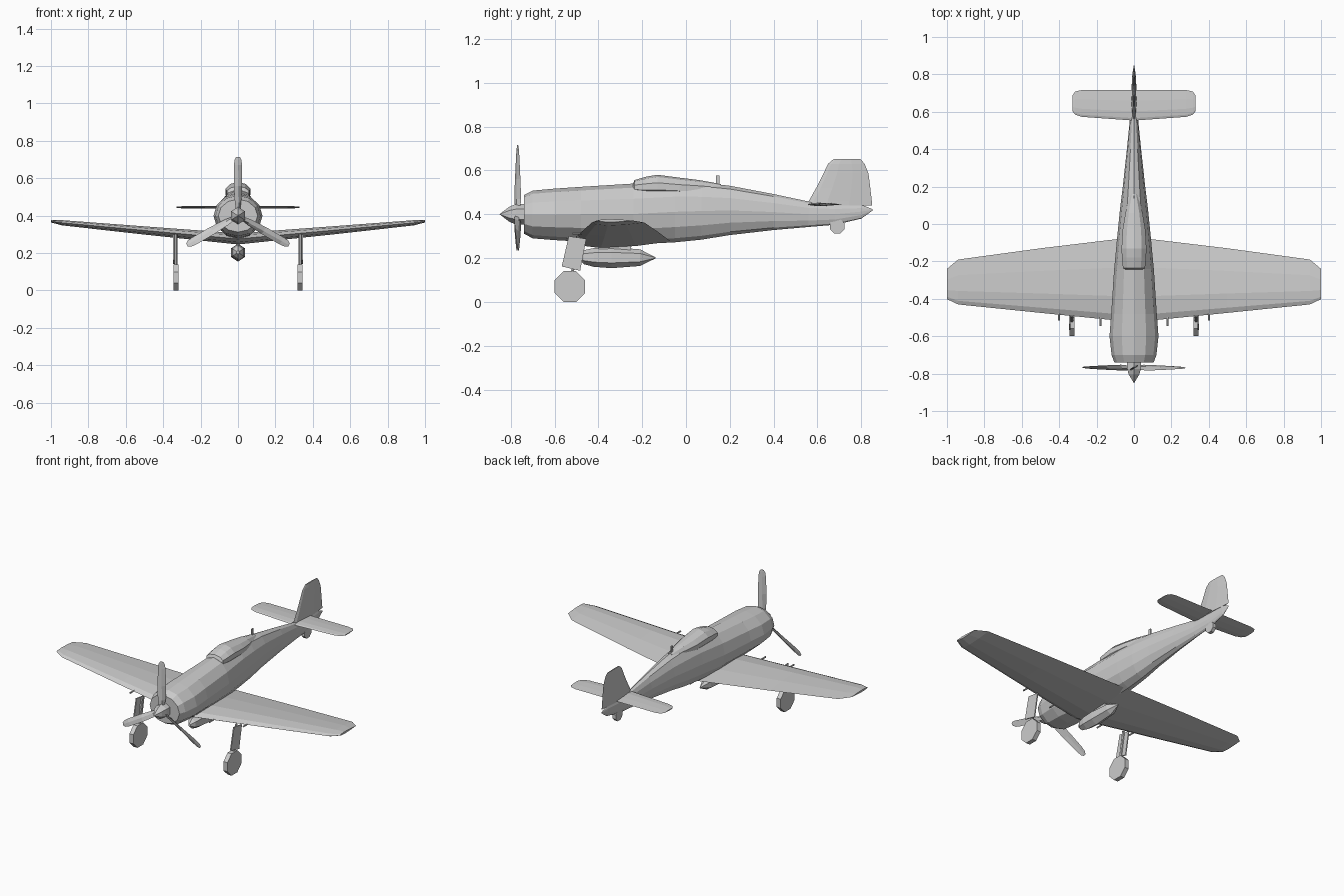
import bpy, bmesh
from math import sin, cos, pi, radians
from mathutils import Matrix, Vector

if "Cube" in bpy.data.objects:
    bpy.data.objects.remove(bpy.data.objects["Cube"])


def loft(name, rings):
    """Skin a list of equal-length rings and cap both ends."""
    bm = bmesh.new()
    vs = [[bm.verts.new(p) for p in r] for r in rings]
    n = len(vs[0])
    for a, b in zip(vs, vs[1:]):
        for i in range(n):
            j = (i + 1) % n
            bm.faces.new((a[i], a[j], b[j], b[i]))
    bm.faces.new(vs[0])
    bm.faces.new(vs[-1])
    bmesh.ops.remove_doubles(bm, verts=bm.verts, dist=0.0003)
    bmesh.ops.recalc_face_normals(bm, faces=bm.faces)
    me = bpy.data.meshes.new(name)
    bm.to_mesh(me)
    bm.free()
    ob = bpy.data.objects.new(name, me)
    bpy.context.collection.objects.link(ob)
    return ob


def body(name, stations, n):
    """Stations: (y, half width, bottom z, top z), vertex at the top."""
    rings = []
    for y, w, lo, hi in stations:
        c, h = (lo + hi) / 2, (hi - lo) / 2
        rings.append([(w * sin(2 * pi * i / n), y, c + h * cos(2 * pi * i / n))
                      for i in range(n)])
    return loft(name, rings)


FOIL = [(0, 0), (.08, .6), (.3, 1), (.65, .7), (1, 0), (.65, -.7), (.3, -1), (.08, -.6)]


def surface(name, stations, vertical=False):
    """Stations: (span position, leading y, trailing y, mid offset, half thickness)."""
    rings = []
    for s, y0, y1, m, t in stations:
        ring = [(y0 + (y1 - y0) * u, m + t * v) for u, v in FOIL]
        rings.append([(d, y, s) if vertical else (s, y, d) for y, d in ring])
    return loft(name, rings)


def both_sides(half):
    return [(-s[0],) + s[1:] for s in reversed(half) if s[0] > 0] + half


def prism(name, pts, x0, x1):
    return loft(name, [[(x, y, z) for y, z in pts] for x in (x0, x1)])


def octagon(y, z, r):
    return [(y + r * cos(pi / 8 + i * pi / 4), z + r * sin(pi / 8 + i * pi / 4))
            for i in range(8)]


def rod(name, a, b, r, n=6):
    a, b = Vector(a), Vector(b)
    q = (b - a).to_track_quat('Z', 'Y')
    return loft(name, [[p + q @ Vector((r * cos(2 * pi * i / n), r * sin(2 * pi * i / n), 0))
                        for i in range(n)] for p in (a, b)])


# Fuselage with engine cowl
body("fuselage", [
    (-.74, .105, .312, .488), (-.70, .12, .29, .508), (-.60, .131, .282, .517),
    (-.48, .122, .275, .525), (-.24, .106, .262, .54), (-.05, .088, .272, .55),
    (.07, .076, .284, .545), (.20, .06, .305, .53), (.40, .038, .328, .492),
    (.56, .022, .342, .458), (.68, .016, .352, .448), (.80, .009, .38, .444),
    (.85, .001, .416, .424)], 12)

# Canopy and its rear fairing
body("canopy", [
    (-.242, .05, .495, .54), (-.235, .062, .49, .556), (-.18, .068, .477, .572),
    (-.13, .07, .475, .58), (-.03, .064, .475, .567), (.06, .048, .48, .556),
    (.16, .02, .49, .538)], 10)

# Wing with dihedral
surface("wing", both_sides([
    (0, -.525, -.07, .276, .03), (.5, -.475, -.13, .321, .022),
    (.94, -.43, -.19, .362, .014), (1, -.402, -.24, .371, .007)]))

# Tail surfaces
surface("tailplane", both_sides([
    (0, .553, .716, .445, .008), (.28, .573, .716, .445, .006),
    (.315, .585, .708, .445, .005), (.33, .605, .685, .445, .003)]))
surface("fin", [
    (.44, .55, .85, 0, .014), (.46, .56, .848, 0, .013), (.52, .594, .841, 0, .011),
    (.585, .627, .833, 0, .009), (.63, .648, .815, 0, .007), (.653, .675, .795, 0, .004)],
    vertical=True)

# Spinner
body("spinner", [(-.74, .043, .353, .447), (-.775, .043, .353, .447),
                 (-.805, .032, .365, .435), (-.85, .001, .399, .401)], 6)

# Three twisted propeller blades
for k in range(3):
    rot = Matrix.Rotation(k * 2 * pi / 3, 4, 'Y')
    rings = []
    for r, c, t, deg in [(.02, .014, .008, 50), (.07, .023, .007, 43), (.16, .025, .005, 30),
                         (.27, .023, .003, 18), (.30, .019, .002, 15), (.315, .009, .001, 14)]:
        a = radians(deg)
        flat = [(c, 0), (0, t), (-c, 0), (0, -t)]
        rings.append([rot @ Vector((u * cos(a) - v * sin(a), u * sin(a) + v * cos(a), r))
                      + Vector((0, -.768, .40)) for u, v in flat])
    loft("propeller_blade", rings)

# Drop tank and its rack
body("drop_tank", [(-.49, .008, .195, .213), (-.465, .028, .172, .236),
                   (-.42, .038, .16, .246), (-.34, .042, .154, .25),
                   (-.21, .034, .164, .24), (-.14, .002, .198, .204)], 6)
prism("tank_rack", [(-.40, .23), (-.25, .23), (-.25, .27), (-.40, .27)], -.01, .01)

# Main gear and wing guns on each side
for s, side in ((1, "left"), (-1, "right")):
    prism(side + "_wheel", octagon(-.53, .07, .0757), s * .318, s * .346)
    rod(side + "_gear_strut", (s * .332, -.49, .30), (s * .332, -.53, .07), .008)
    prism(side + "_gear_door", [(-.535, .30), (-.455, .288), (-.483, .142), (-.567, .162)],
          s * .34, s * .347)
    rod(side + "_inner_gun", (s * .18, -.46, .292), (s * .18, -.545, .292), .005)
    rod(side + "_outer_gun", (s * .40, -.44, .312), (s * .40, -.517, .312), .005)

# Antenna mast and tail wheel
prism("antenna_mast", [(.137, .52), (.152, .52), (.152, .577), (.137, .577)], -.004, .004)
prism("tail_wheel", octagon(.69, .346, .036), -.011, .011)
